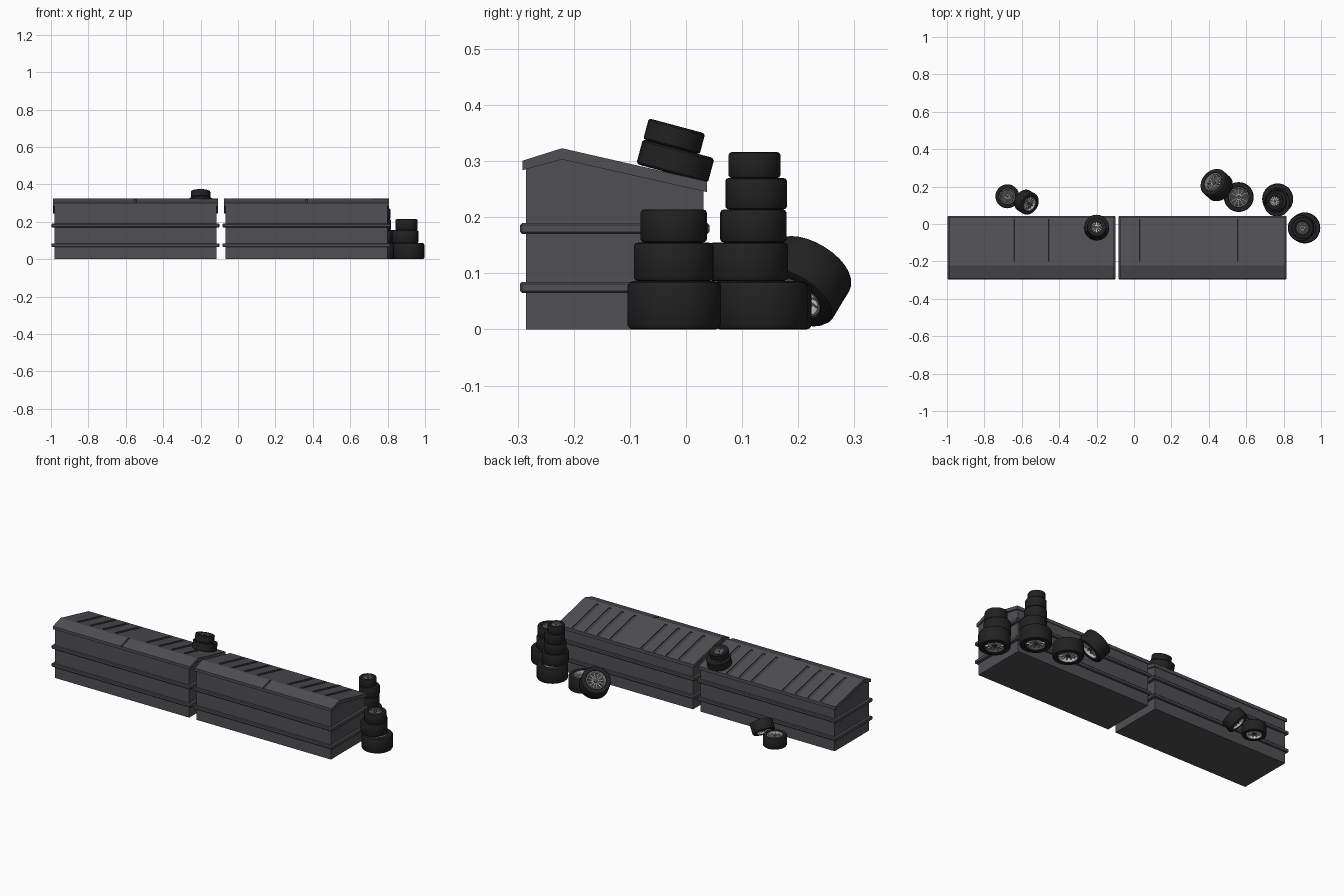
import bpy, bmesh, math
from mathutils import Vector, Matrix

if "Cube" in bpy.data.objects:
    bpy.data.objects.remove(bpy.data.objects["Cube"])


def material(name, r, g, b):
    m = bpy.data.materials.new(name)
    m.diffuse_color = (r, g, b, 1)
    m.use_nodes = True
    m.node_tree.nodes["Principled BSDF"].inputs["Base Color"].default_value = m.diffuse_color
    return m


GREY = material("container_grey", 0.08, 0.08, 0.088)
RUBBER = material("tyre_black", 0.015, 0.015, 0.015)
SILVER = material("rim_silver", 0.5, 0.5, 0.5)
DARK = material("rim_dark_grey", 0.06, 0.06, 0.06)


def finish(name, bm, mat, matrix=None, smooth=False):
    bmesh.ops.recalc_face_normals(bm, faces=bm.faces[:])
    me = bpy.data.meshes.new(name)
    bm.to_mesh(me)
    bm.free()
    ob = bpy.data.objects.new(name, me)
    bpy.context.collection.objects.link(ob)
    me.materials.append(mat)
    if matrix:
        ob.matrix_world = matrix
    if smooth:
        bpy.ops.object.select_all(action='DESELECT')
        ob.select_set(True)
        bpy.context.view_layer.objects.active = ob
        bpy.ops.object.shade_smooth_by_angle(angle=math.radians(35))
    return ob


def prism(profile, x0, x1):
    """Extrude a (y, z) outline along x."""
    bm = bmesh.new()
    a = [bm.verts.new((x0, y, z)) for y, z in profile]
    b = [bm.verts.new((x1, y, z)) for y, z in profile]
    bm.faces.new(a)
    bm.faces.new(b[::-1])
    n = len(a)
    for i in range(n):
        j = (i + 1) % n
        bm.faces.new((a[i], b[i], b[j], a[j]))
    bmesh.ops.recalc_face_normals(bm, faces=bm.faces[:])
    return bm


def add_box(bm, size, matrix):
    bmesh.ops.create_cube(bm, size=1, matrix=matrix @ Matrix.Diagonal((*size, 1)))


def container(label, x):
    # body with sloping top
    bm = prism([(-.285, 0), (.031, 0), (.031, .247), (-.221, .303), (-.285, .287)],
               x - .433, x + .433)
    finish(label + "_container_body", bm, GREY)

    # lid with pressed grooves on the long slope and a seam at the front
    bm = prism([(-.291, .284), (-.221, .303), (.037, .245),
                (.037, .264), (-.221, .323), (-.291, .301)], x - .442, x + .442)
    grooves = [x + s * (.1 + .081 * i) for s in (-1, 1) for i in range(4)]
    cuts = [(g + d, 0, 0) for g in grooves for d in (-.008, .008)]
    cuts += [(x - .005, 0, 0), (x + .005, 0, 0)]
    for co in cuts:
        bmesh.ops.bisect_plane(bm, geom=bm.verts[:] + bm.edges[:] + bm.faces[:],
                               plane_co=co, plane_no=(1, 0, 0))
    for y in (-.2, .028):
        bmesh.ops.bisect_plane(bm, geom=bm.verts[:] + bm.edges[:] + bm.faces[:],
                               plane_co=(0, y, 0), plane_no=(0, 1, 0))
    bm.normal_update()
    sunk = []
    for f in bm.faces:
        c = f.calc_center_median()
        if f.normal.z < .5:
            continue
        if -.2 < c.y < .028 and any(abs(c.x - g) < .004 for g in grooves):
            sunk.append(f)
        elif c.y < -.222 and abs(c.x - x) < .003:
            sunk.append(f)
    bmesh.ops.inset_individual(bm, faces=sunk, thickness=.0005, depth=-.006)
    finish(label + "_container_lid", bm, GREY)

    # two raised bands around the body
    for n, z in (("lower", .075), ("upper", .18)):
        bm = bmesh.new()
        add_box(bm, (.9, .338, .02), Matrix.Translation((x, -.127, z)))
        bmesh.ops.bevel(bm, geom=bm.edges[:], offset=.004, segments=1, affect='EDGES')
        finish(f"{label}_{n}_band", bm, GREY)


def lathe(profile, segs=28):
    """Revolve a closed (radius, z) outline around z."""
    bm = bmesh.new()
    rings = []
    for i in range(segs):
        a = 2 * math.pi * i / segs
        rings.append([bm.verts.new((r * math.cos(a), r * math.sin(a), z)) for r, z in profile])
    n = len(profile)
    for i in range(segs):
        p, q = rings[i], rings[(i + 1) % segs]
        for j in range(n):
            k = (j + 1) % n
            bm.faces.new((p[j], q[j], q[k], p[k]))
    return bm


def wheel(label, centre, r, w, axis=(0, 0, 1), light_up=False):
    rot = Vector(axis).normalized().to_track_quat('Z', 'Y').to_matrix().to_4x4()
    m = Matrix.Translation(centre) @ rot
    h = w / 2
    # rubber tyre with rounded shoulders
    half = [(.64, .86), (.7, .98), (.88, 1), (.96, .95), (1, .82)]
    prof = [(a * r, b * h) for a, b in half] + [(a * r, -b * h) for a, b in half[::-1]]
    finish(label + "_tyre", lathe(prof), RUBBER, m, True)
    # metal rim barrel
    prof = [(.58, .8), (.61, .93), (.66, .93), (.66, -.93), (.61, -.93), (.58, -.8)]
    finish(label + "_rim", lathe([(a * r, b * h) for a, b in prof]),
           SILVER if light_up else DARK, m, True)
    # centre disc and hub
    bm = bmesh.new()
    for rad, depth in ((.62 * r, .7 * h), (.15 * r, 1.5 * h)):
        bmesh.ops.create_cone(bm, cap_ends=True, segments=24, radius1=rad, radius2=rad, depth=depth)
    finish(label + "_hub", bm, DARK, m)
    # spokes on both faces; the inner face is the brighter one
    for face, s in (("top", 1), ("bottom", -1)):
        bm = bmesh.new()
        for i in range(12):
            add_box(bm, (.46 * r, .085 * r, .3 * h),
                    Matrix.Rotation(i * math.pi / 6, 4, 'Z')
                    @ Matrix.Translation((.36 * r, 0, s * .5 * h)))
        finish(f"{label}_{face}_spokes", bm, SILVER, m)


container("left", -.548)
container("right", .366)

# stack of three wheels at the end of the row
for i, (x, y, z, r, w) in enumerate([(.913, -.021, .043, .083, .086),
                                     (.893, -.022, .1205, .071, .069),
                                     (.901, -.022, .1845, .059, .059)]):
    wheel(f"end_stack_{i + 1}", (x, y, z), r, w)

# stack of five wheels behind the corner
for i, (x, y, z, r, w) in enumerate([(.768, .134, .043, .083, .086),
                                     (.765, .111, .1205, .071, .069),
                                     (.758, .12, .1845, .059, .059),
                                     (.76, .125, .242, .055, .056),
                                     (.752, .122, .293, .046, .046)]):
    wheel(f"corner_stack_{i + 1}", (x, y, z), r, w)

# two wheels resting on the lid slope
slope = (0, math.sin(math.radians(15)), math.cos(math.radians(15)))
wheel("roof_lower", (-.2, -.019, .30), .066, .046, slope)
wheel("roof_upper", (-.2, -.021, .344), .052, .039, slope)

# loose pairs behind the containers, one flat and one leaning on it
wheel("right_flat", (.56, .144, .041), .08, .082, light_up=True)
wheel("right_leaning", (.442, .208, .086), .08, .082, (-.5, .44, .73), True)
wheel("left_flat", (-.677, .148, .032), .064, .064, light_up=True)
wheel("left_leaning", (-.575, .117, .068), .062, .062, (.58, -.34, .73), True)
